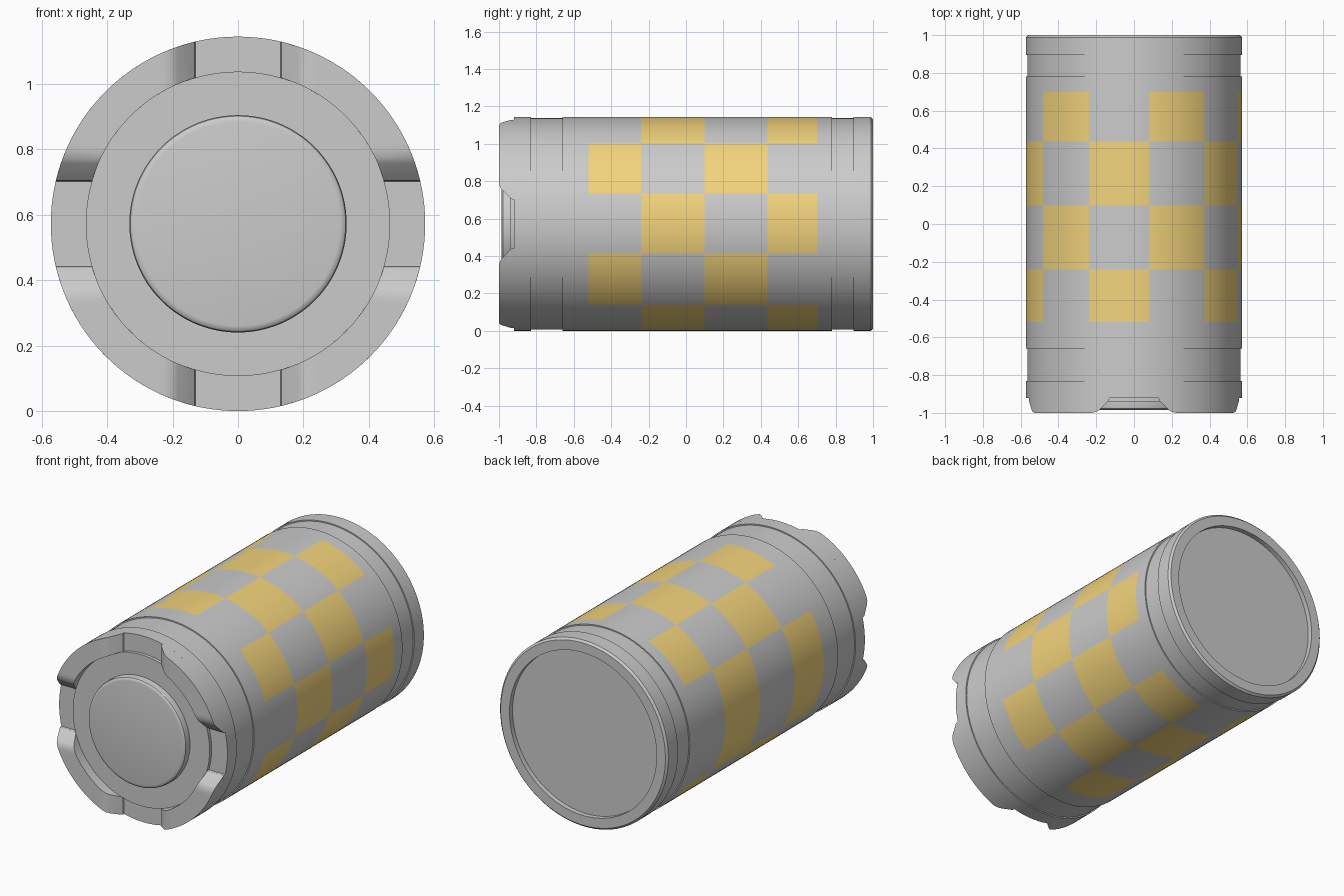
import bpy, bmesh
from math import sin, cos, pi, asin, radians

if "Cube" in bpy.data.objects:
    bpy.data.objects.remove(bpy.data.objects["Cube"])

R, G, CZ = 0.572, 0.565, 0.572      # outer radius, groove radius, axis height
N, COLS = 132, 11                   # lathe segments, checker columns
START = radians(8.1)                # angle of the first checker column


def point(r, a, y):
    return (r * sin(a), y, CZ + r * cos(a))


def finish(bm, name, mats=()):
    bmesh.ops.remove_doubles(bm, verts=bm.verts, dist=1e-5)
    bmesh.ops.recalc_face_normals(bm, faces=bm.faces)
    mesh = bpy.data.meshes.new(name)
    bm.to_mesh(mesh)
    bm.free()
    for m in mats:
        mesh.materials.append(m)
    ob = bpy.data.objects.new(name, mesh)
    bpy.context.collection.objects.link(ob)
    bpy.ops.object.select_all(action='DESELECT')
    bpy.context.view_layer.objects.active = ob
    ob.select_set(True)
    bpy.ops.object.shade_smooth_by_angle(angle=radians(30))
    return ob


def lathe(name, profile, mats=(), pick=None):
    """Spin a (y, radius) profile around the y-parallel axis."""
    bm = bmesh.new()
    rings = [[bm.verts.new(point(r, START + 2 * pi * i / N, y)) for i in range(N)]
             for y, r in profile]
    for j in range(len(rings) - 1):
        for i in range(N):
            k = (i + 1) % N
            quad = [rings[j][i], rings[j][k], rings[j + 1][k], rings[j + 1][i]]
            if profile[j][1] == 0:
                quad = quad[1:]
                quad[-1:] = [rings[j + 1][i]]
            elif profile[j + 1][1] == 0:
                quad = quad[:3]
            f = bm.faces.new(quad)
            if pick:
                f.material_index = pick(i, (profile[j][0] + profile[j + 1][0]) / 2)
    return finish(bm, name, mats)


# Canister body with stepped bands, recessed back and a painted checker
yellow = bpy.data.materials.new("yellow_paint")
yellow.diffuse_color = (0.9, 0.66, 0.2, 1)
yellow.use_nodes = True
yellow.node_tree.nodes["Principled BSDF"].inputs["Base Color"].default_value = yellow.diffuse_color
ROWS = [-0.52, -0.24, 0.098, 0.437, 0.70]


def checker(i, y):
    if not ROWS[0] < y < ROWS[-1]:
        return 0
    col = i * COLS // N
    row = sum(y > e for e in ROWS) - 1
    shift = 1 if col < 8 else 0      # pattern repeats a column at the seam
    return int((row + col + shift) % 2 == 0)


lathe("canister_body",
      [(-0.94, 0), (-0.94, 0.465), (-0.92, 0.465), (-0.92, R), (-0.83, R), (-0.83, G),
       (-0.66, G), (-0.66, R)] + [(y, R) for y in ROWS] +
      [(0.78, R), (0.78, G), (0.895, G), (0.895, R), (0.988, R), (1, 0.56),
       (1, 0.5), (0.97, 0.5), (0.97, 0)],
      (None, yellow), checker)

# Raised round button on the front
lathe("front_button", [(-0.93, 0), (-0.93, 0.332), (-0.968, 0.332), (-0.978, 0.329),
                       (-0.984, 0.322), (-0.986, 0.312), (-0.986, 0)])

# Four crown teeth, with parallel-sided sloped notches between them
RI = 0.465
SLOPE = [(0.13, -0.92), (0.133, -0.935), (0.143, -0.945), (0.185, -0.985),
         (0.2, -0.995), (0.225, -1)]


def crown_tooth(q):
    # stations: inner angle, outer angle, front y
    side = [(asin(o / RI), asin(o / R), y) for o, y in SLOPE]
    a, b = side[-1][:2]
    steps = 16
    arc = [(a + (pi / 2 - 2 * a) * t / steps, b + (pi / 2 - 2 * b) * t / steps, -1)
           for t in range(1, steps)]
    stations = side + arc + [(pi / 2 - i, pi / 2 - o, y) for i, o, y in reversed(side)]
    bm = bmesh.new()
    base = q * pi / 2
    loops = []
    for i, o, y in stations:
        loops.append([bm.verts.new(p) for p in (
            point(RI, base + i, -0.918), point(R, base + o, -0.918),
            point(R, base + o, y), point(RI, base + i, y))])
    for u, v in zip(loops, loops[1:]):
        for k in range(4):
            m = (k + 1) % 4
            bm.faces.new((u[k], u[m], v[m], v[k]))
    bm.faces.new(loops[0])
    bm.faces.new(loops[-1])
    finish(bm, "crown_tooth_%d" % (q + 1))


for q in range(4):
    crown_tooth(q)
